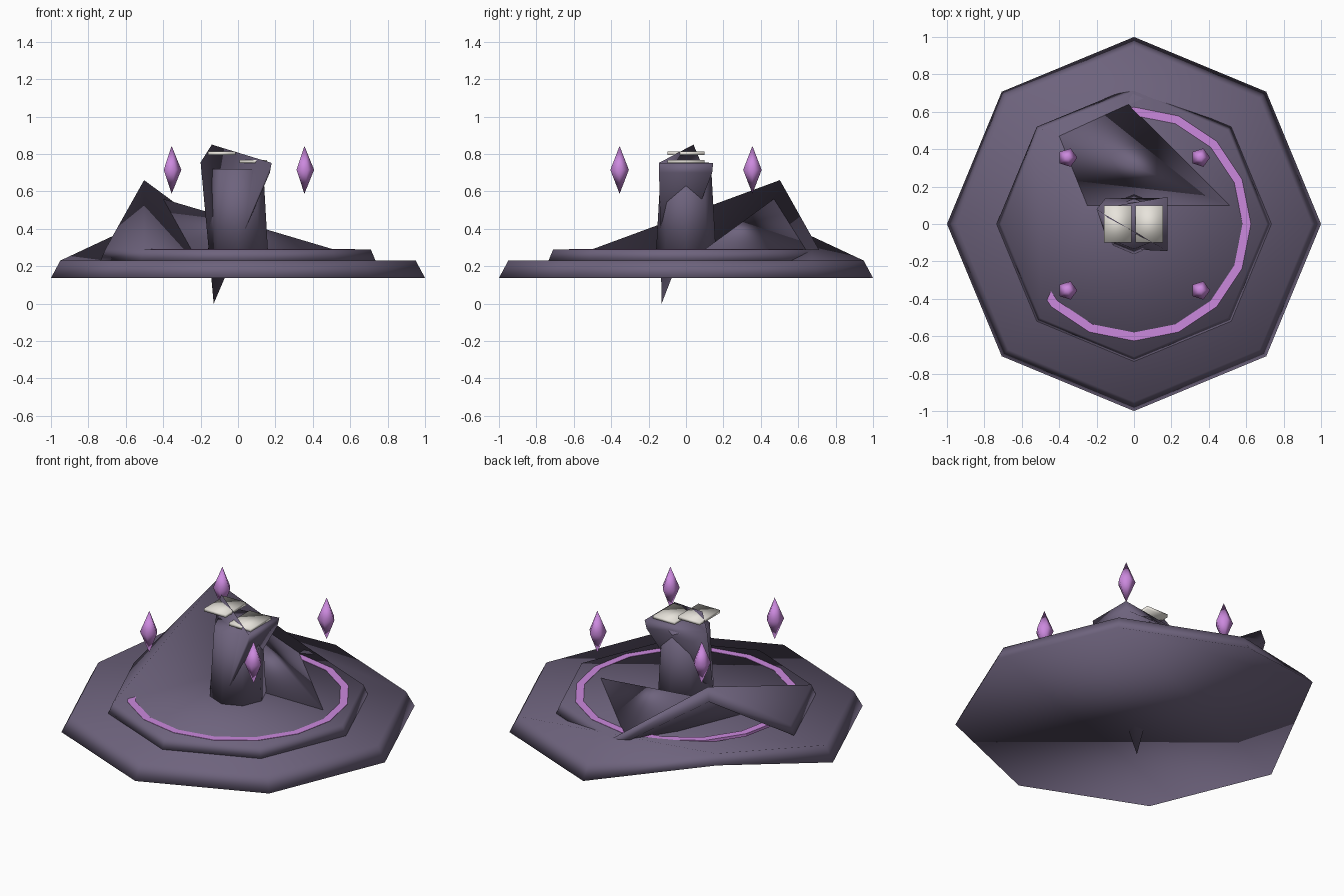
import bpy, bmesh
from math import cos, sin, pi

cube = bpy.data.objects.get("Cube")
if cube:
    bpy.data.objects.remove(cube, do_unlink=True)


def material(name, rgb):
    m = bpy.data.materials.new(name)
    m.use_nodes = True
    m.diffuse_color = (*rgb, 1)
    bsdf = m.node_tree.nodes["Principled BSDF"]
    bsdf.inputs["Base Color"].default_value = (*rgb, 1)
    bsdf.inputs["Roughness"].default_value = 0.8
    return m


STONE = material("violet grey stone", (0.155, 0.125, 0.205))
PURPLE = material("glowing purple", (0.60, 0.25, 0.73))
IVORY = material("ivory", (0.80, 0.77, 0.71))


def finish(name, verts, faces, mat, smooth=True):
    bm = bmesh.new()
    vs = [bm.verts.new(v) for v in verts]
    for f in faces:
        bm.faces.new([vs[i] for i in f])
    bmesh.ops.recalc_face_normals(bm, faces=bm.faces)
    for f in bm.faces:
        f.smooth = smooth
    mesh = bpy.data.meshes.new(name)
    bm.to_mesh(mesh)
    bm.free()
    mesh.materials.append(mat)
    ob = bpy.data.objects.new(name, mesh)
    bpy.context.collection.objects.link(ob)
    return ob


def circle(r, z, n):
    return [(r * cos(2 * pi * i / n), r * sin(2 * pi * i / n), z) for i in range(n)]


def sides(n):
    return [(i, (i + 1) % n, n + (i + 1) % n, n + i) for i in range(n)]


def broken_disc(name, bottom, top, lifted, caps):
    """Octagonal slab whose back right corner is bent upward along a fold."""
    verts = circle(*bottom, 8) + circle(*top, 8)
    for index, z in zip((3, 11), lifted):
        verts[index] = (*verts[index][:2], z)
    faces = sides(8) + caps + [tuple(i + 8 for i in c) for c in caps]
    return finish(name, verts, faces, STONE)


# Stepped base, each step folded along its own line
broken_disc("lower_base", (1.0, 0.137), (0.95, 0.23), (0.31, 0.36),
            [(4, 5, 6, 7, 0, 1), (1, 2, 3), (1, 3, 4)])
broken_disc("upper_base", (0.735, 0.23), (0.71, 0.29), (0.58, 0.66),
            [(5, 6, 7, 0, 1, 2), (2, 3, 5), (3, 4, 5)])

# Inlaid ring
n = 16
verts = circle(0.625, 0.275, n) + circle(0.625, 0.292, n) + circle(0.58, 0.292, n) + circle(0.58, 0.275, n)
faces = [(a, b, (b + n) % (4 * n), (a + n) % (4 * n))
         for k in range(4) for a, b in
         ((k * n + i, k * n + (i + 1) % n) for i in range(n))]
finish("glowing_ring", verts, faces, PURPLE, smooth=False)

# Fallen shard leaning behind the column
finish("stone_shard",
       [(-0.40, 0.47, 0.56), (0.51, 0.10, 0.29), (-0.25, 0.10, 0.29), (-0.03, 0.64, 0.29)],
       [(0, 1, 2), (0, 1, 3), (0, 2, 3), (1, 2, 3)], STONE)

# Column
finish("column", circle(0.16, 0.28, 8) + circle(0.135, 0.72, 8),
       sides(8) + [tuple(range(8)), tuple(range(8, 16))], STONE)

# Broken capital: a block with one corner drawn down to a long point
finish("broken_capital",
       [(-0.13, -0.13, 0.0), (0.17, -0.14, 0.70), (0.17, 0.14, 0.70), (-0.15, 0.14, 0.70),
        (-0.14, 0.04, 0.85), (0.18, -0.145, 0.752), (0.18, 0.145, 0.752), (-0.20, 0.08, 0.755)],
       [(0, 1, 2), (0, 2, 3), (0, 1, 5), (0, 5, 4), (0, 4, 7), (0, 7, 3),
        (1, 2, 6, 5), (2, 3, 7, 6), (5, 6, 7), (4, 5, 7)], STONE)

# Open pages on top
for name, x, z in (("left_page", 0.082, 0.76), ("right_page", -0.088, 0.803)):
    bpy.ops.mesh.primitive_cube_add(size=1, location=(x, 0, z))
    page = bpy.context.object
    page.name = name
    page.scale = (0.147, 0.2, 0.018)
    bpy.ops.object.transform_apply(location=False, rotation=False, scale=True)
    page.data.materials.append(IVORY)
    bpy.ops.object.shade_smooth()

# Floating crystals
for label, sx, sy in (("front_left", 1, -1), ("front_right", -1, -1),
                      ("back_left", 1, 1), ("back_right", -1, 1)):
    verts = circle(0.052, 0, 5) + [(0, 0, 0.128), (0, 0, -0.128)]
    faces = [(i, (i + 1) % 5, tip) for i in range(5) for tip in (5, 6)]
    crystal = finish("crystal_" + label, verts, faces, PURPLE)
    crystal.location = (0.355 * sx, 0.355 * sy, 0.715)
